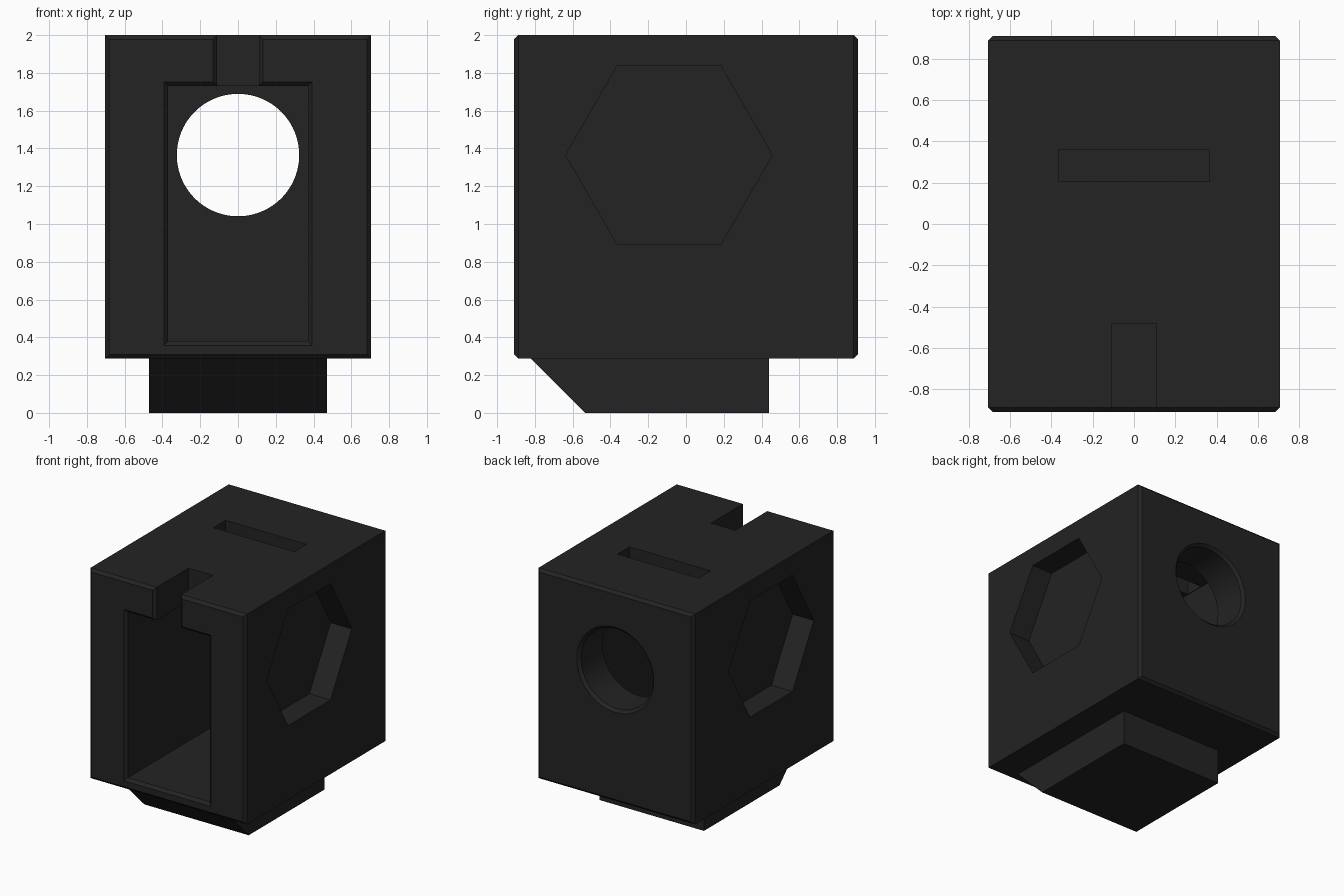
import bpy, bmesh, math

if "Cube" in bpy.data.objects:
    bpy.data.objects.remove(bpy.data.objects["Cube"])

dark = bpy.data.materials.new("dark_plastic")
dark.diffuse_color = (0.017, 0.017, 0.017, 1)
dark.use_nodes = True
dark.node_tree.nodes["Principled BSDF"].inputs["Base Color"].default_value = dark.diffuse_color


def loft(name, rings):
    """Solid skinned through matching rings of points, capped at both ends."""
    bm = bmesh.new()
    loops = [[bm.verts.new(p) for p in ring] for ring in rings]
    n = len(loops[0])
    for a, b in zip(loops, loops[1:]):
        for i in range(n):
            j = (i + 1) % n
            bm.faces.new((a[i], a[j], b[j], b[i]))
    bm.faces.new(loops[0])
    bm.faces.new(loops[-1])
    bmesh.ops.recalc_face_normals(bm, faces=bm.faces[:])
    mesh = bpy.data.meshes.new(name)
    bm.to_mesh(mesh)
    bm.free()
    mesh.materials.append(dark)
    obj = bpy.data.objects.new(name, mesh)
    bpy.context.collection.objects.link(obj)
    return obj


def rect(y, x, z0, z1, grow=0.0):
    """Rectangle facing front, centred in x."""
    x, z0, z1 = x + grow, z0 - grow, z1 + grow
    return [(-x, y, z0), (x, y, z0), (x, y, z1), (-x, y, z1)]


def circle(y, r, n=96):
    return [(r * math.cos(i * math.tau / n), y, 1.365 + r * math.sin(i * math.tau / n))
            for i in range(n)]


def hexagon(x, r=0.547):
    return [(x, -0.09 + r * math.cos(i * math.tau / 6), 1.365 + r * math.sin(i * math.tau / 6))
            for i in range(6)]


C = 0.022           # chamfer size
F, B = -0.91, 0.91  # front and back planes

# Housing block with chamfered front and back rims
body = loft("housing", [rect(F, 0.705, 0.287, 2.0, -C), rect(F + C, 0.705, 0.287, 2.0),
                        rect(B - C, 0.705, 0.287, 2.0), rect(B, 0.705, 0.287, 2.0, -C)])

cutters = [
    # Deep front cavity with flared mouth
    loft("cavity_cutter", [rect(F - C, 0.37, 0.38, 1.73, 2 * C), rect(F + C, 0.37, 0.38, 1.73),
                           rect(0.61, 0.37, 0.38, 1.73)]),
    # Notch from the front edge through the roof
    loft("notch_cutter", [rect(F - C, 0.11, 1.6, 2.2, 2 * C), rect(F + C, 0.11, 1.6, 2.2),
                          rect(-0.48, 0.11, 1.6, 2.2)]),
    # Slot through the roof
    loft("roof_slot_cutter", [rect(0.205, 0.365, 1.6, 2.2), rect(0.36, 0.365, 1.6, 2.2)]),
    # Round hole through the back wall, flared outside
    loft("round_hole_cutter", [circle(0.5, 0.324), circle(B - C, 0.324),
                               circle(B + C, 0.324 + 2 * C)]),
]
# Hexagonal pockets on both sides
for side in (-1, 1):
    cutters.append(loft("hex_pocket_cutter", [hexagon(side * 0.515), hexagon(side * 0.8)]))

bpy.context.view_layer.objects.active = body
for cutter in cutters:
    mod = body.modifiers.new("cut", 'BOOLEAN')
    mod.operation = 'DIFFERENCE'
    mod.solver = 'EXACT'
    mod.object = cutter
    bpy.ops.object.modifier_apply(modifier=mod.name)
    bpy.data.objects.remove(cutter)

# Smooth only the round hole
body.select_set(True)
bpy.ops.object.shade_smooth_by_angle(angle=math.radians(20))

# Foot with sloped front
profile = [(-0.82, 0.287), (-0.533, 0.0), (0.44, 0.0), (0.44, 0.287)]
loft("foot", [[(x, y, z) for y, z in profile] for x in (-0.47, 0.47)])
